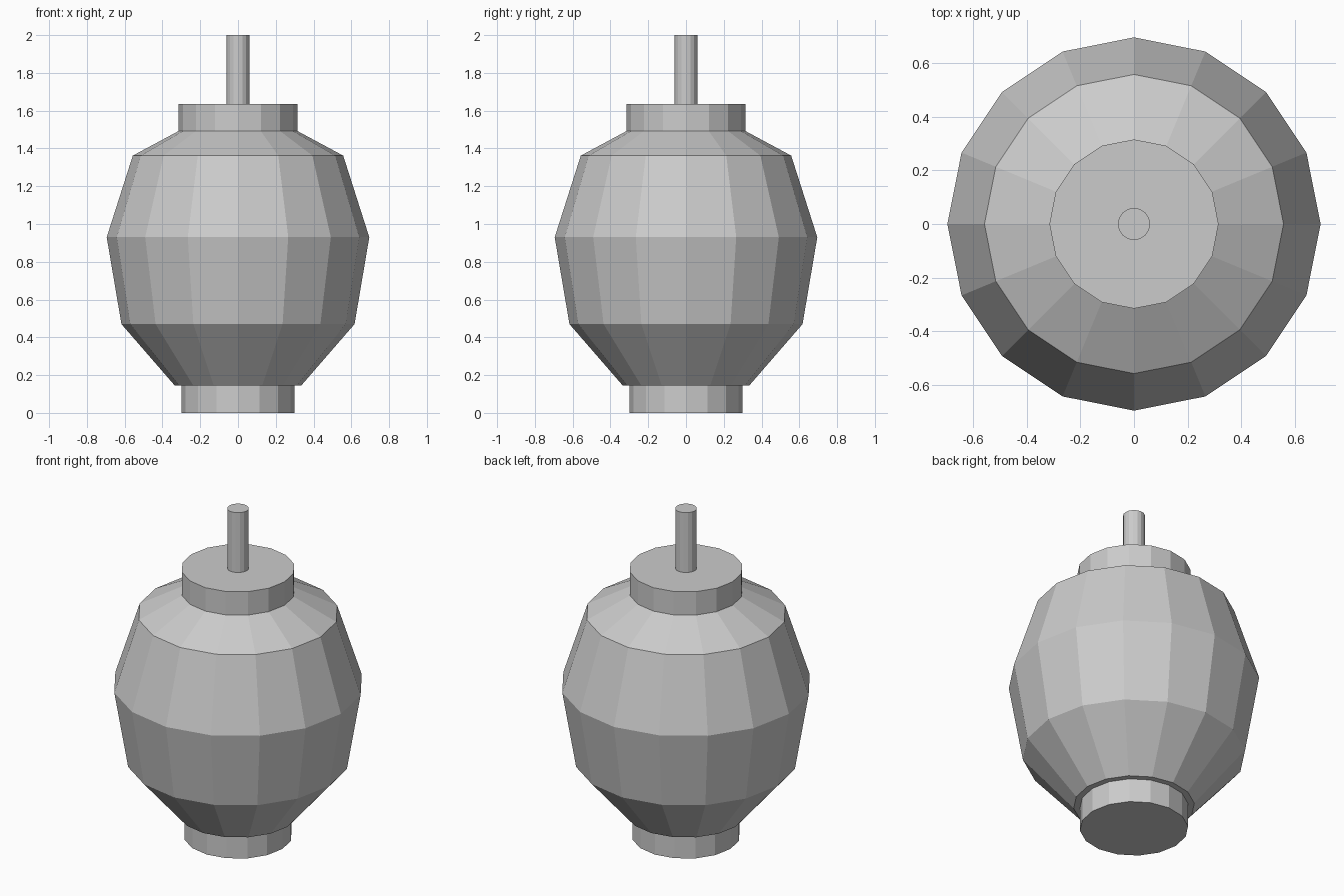
import bpy, math

old = bpy.data.objects.get("Cube")
if old:
    bpy.data.objects.remove(old, do_unlink=True)

SIDES = 16

grey = bpy.data.materials.new("light grey")
grey.use_nodes = True
colour = (0.6, 0.6, 0.6, 1)
grey.diffuse_color = colour
grey.node_tree.nodes["Principled BSDF"].inputs["Base Color"].default_value = colour


def lathe(name, profile):
    """Turn a (radius, height) profile into a closed faceted solid."""
    verts, faces = [], []
    for r, z in profile:
        for i in range(SIDES):
            a = math.tau * i / SIDES
            verts.append((r * math.cos(a), r * math.sin(a), z))
    for k in range(len(profile) - 1):
        for i in range(SIDES):
            j = (i + 1) % SIDES
            low, high = k * SIDES, (k + 1) * SIDES
            faces.append((low + i, low + j, high + j, high + i))
    faces.append(tuple(reversed(range(SIDES))))
    faces.append(tuple(range(len(verts) - SIDES, len(verts))))
    mesh = bpy.data.meshes.new(name)
    mesh.from_pydata(verts, [], faces)
    mesh.materials.append(grey)
    obj = bpy.data.objects.new(name, mesh)
    bpy.context.collection.objects.link(obj)
    return obj


# Foot, faceted belly, lid and the thin stem on top
lathe("foot", [(0.30, 0), (0.30, 0.145)])
lathe("body", [(0.335, 0.145), (0.617, 0.47), (0.695, 0.93),
               (0.557, 1.362), (0.315, 1.492)])
lathe("lid", [(0.315, 1.492), (0.315, 1.635)])
lathe("stem", [(0.06, 1.635), (0.06, 2.0)])
